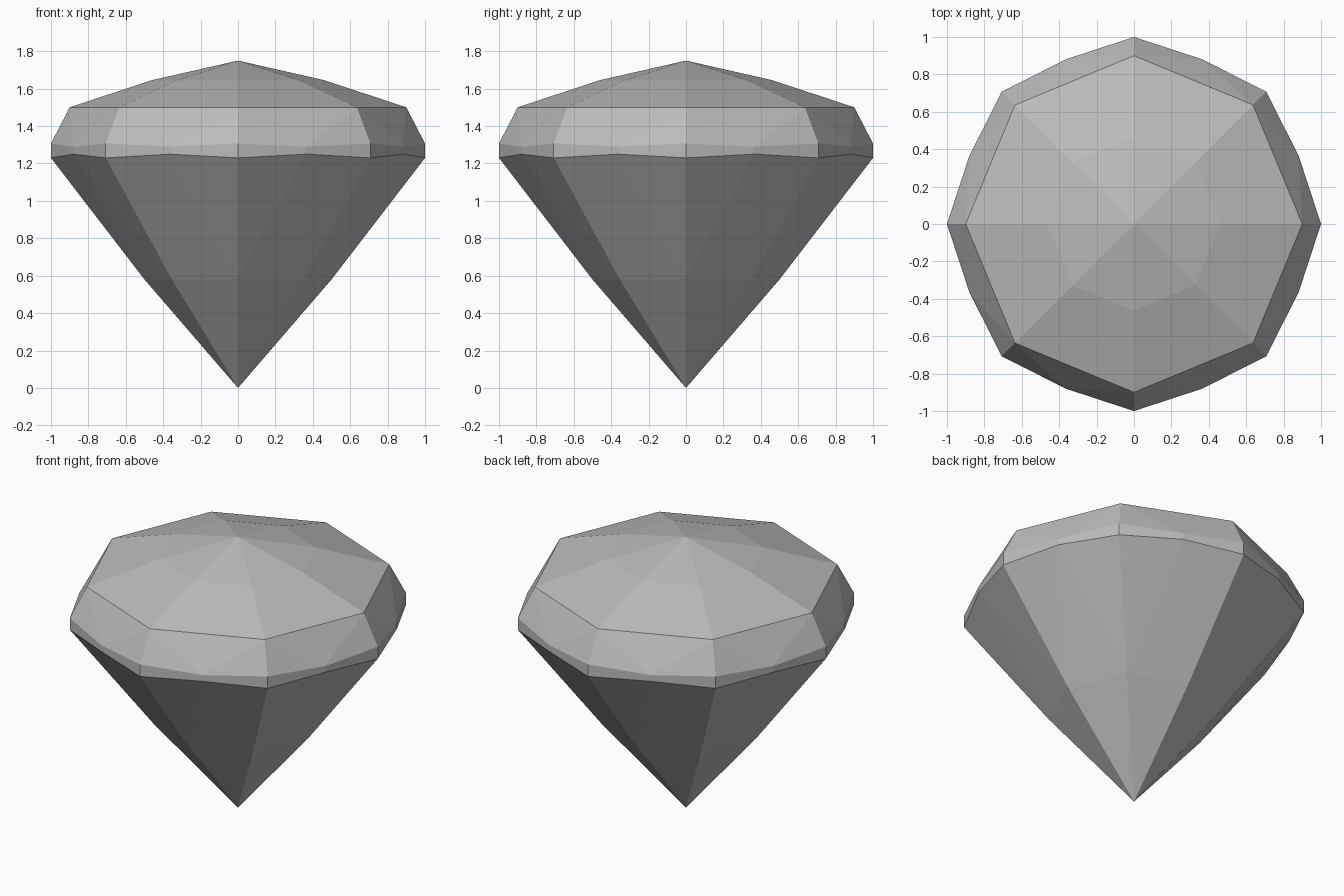
import bpy, bmesh
from math import sin, cos, pi

if "Cube" in bpy.data.objects:
    bpy.data.objects.remove(bpy.data.objects["Cube"], do_unlink=True)

SIDES = 8

# One plain grey for the whole stone
grey = bpy.data.materials.new("gem_grey")
grey.use_nodes = True
colour = (0.5, 0.5, 0.5, 1)
grey.diffuse_color = colour
grey.node_tree.nodes["Principled BSDF"].inputs["Base Color"].default_value = colour

bm = bmesh.new()


def ring(radius, z, offset=0.0):
    """Eight vertices around the axis, turned by a fraction of one side."""
    angles = [2 * pi * (i + offset) / SIDES for i in range(SIDES)]
    return [bm.verts.new((radius * cos(a), radius * sin(a), z)) for a in angles]


# Crown rings, from the tip down
tip = bm.verts.new((0, 0, 1.75))
table = ring(0.463, 1.645)
shoulder = ring(0.9, 1.5)

# Girdle corners and the slightly narrower points between them
upper = ring(1.0, 1.307)
upper_mid = ring(0.953, 1.29, 0.5)
lower = ring(1.0, 1.23)
lower_mid = ring(0.953, 1.25, 0.5)

# Pavilion ring and bottom point
waist = ring(0.5, 0.58)
culet = bm.verts.new((0, 0, 0))

for i in range(SIDES):
    j = (i + 1) % SIDES
    facets = [
        # Crown
        (tip, table[i], table[j]),
        (table[i], shoulder[i], shoulder[j], table[j]),
        (shoulder[i], upper[i], upper_mid[i]),
        (shoulder[i], upper_mid[i], shoulder[j]),
        (shoulder[j], upper_mid[i], upper[j]),
        # Girdle
        (upper[i], lower[i], lower_mid[i], upper_mid[i]),
        (upper_mid[i], lower_mid[i], lower[j], upper[j]),
        # Pavilion
        (lower[i], waist[i], lower_mid[i]),
        (lower_mid[i], waist[j], lower[j]),
        (lower_mid[i], waist[i], waist[j]),
        (waist[i], culet, waist[j]),
    ]
    for facet in facets:
        bm.faces.new(facet)

bmesh.ops.recalc_face_normals(bm, faces=bm.faces[:])
mesh = bpy.data.meshes.new("gemstone")
bm.to_mesh(mesh)
bm.free()
mesh.materials.append(grey)
bpy.context.collection.objects.link(bpy.data.objects.new("gemstone", mesh))
